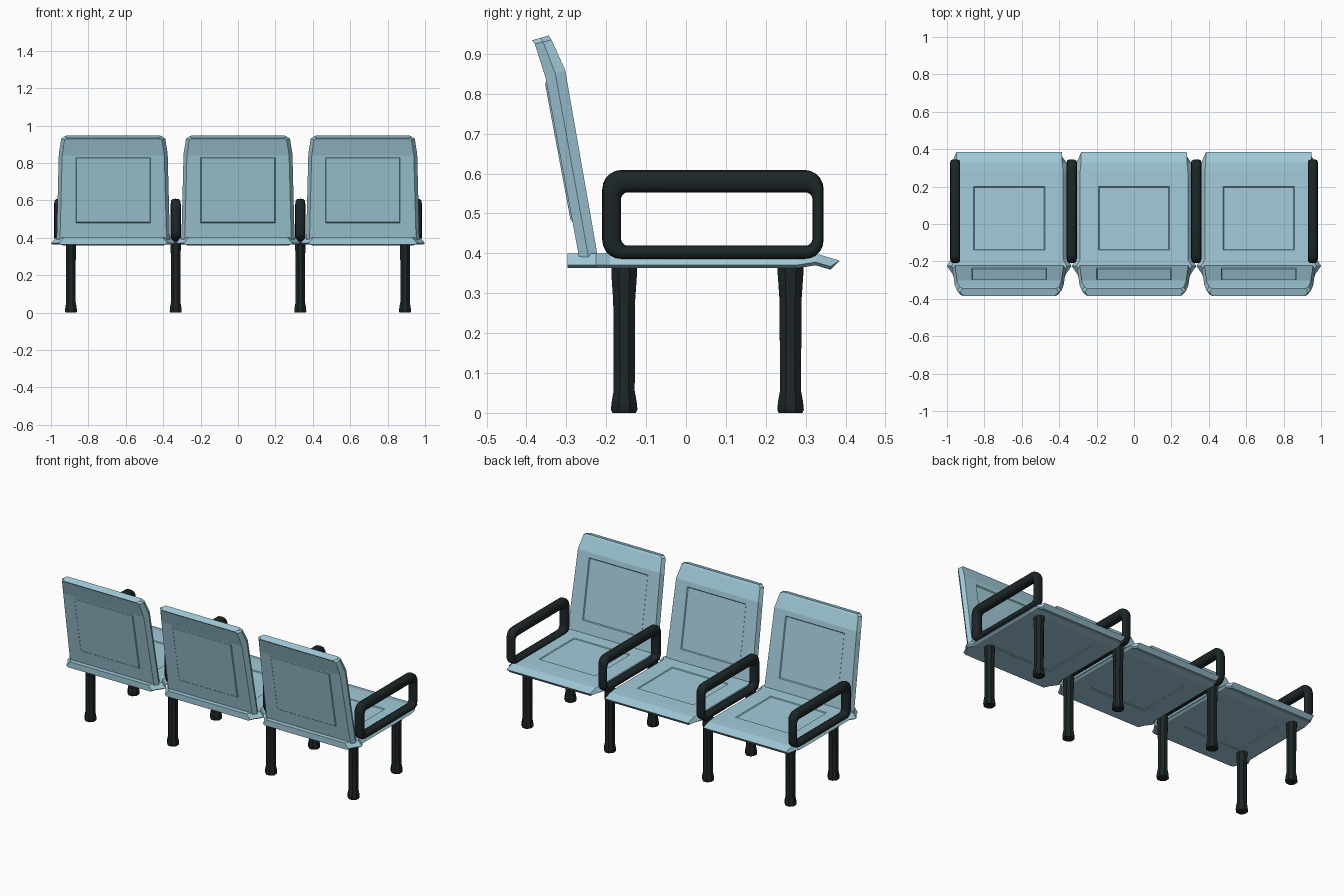
import bpy, bmesh, math
from mathutils import Vector

if "Cube" in bpy.data.objects:
    bpy.data.objects.remove(bpy.data.objects["Cube"])


def material(name, color):
    m = bpy.data.materials.new(name)
    m.diffuse_color = color
    m.use_nodes = True
    m.node_tree.nodes["Principled BSDF"].inputs["Base Color"].default_value = m.diffuse_color
    return m


BLUE = material("blue_plastic", (0.36, 0.60, 0.70, 1))
DARK = material("dark_metal", (0.012, 0.019, 0.021, 1))


def loft(rings, closed=False):
    """Skin a list of equal-length rings; cap the ends unless closed."""
    bm = bmesh.new()
    vs = [[bm.verts.new(p) for p in r] for r in rings]
    n = len(vs[0])
    pairs = list(zip(vs, vs[1:])) + ([(vs[-1], vs[0])] if closed else [])
    for a, b in pairs:
        for i in range(n):
            j = (i + 1) % n
            bm.faces.new((a[i], a[j], b[j], b[i]))
    if not closed:
        bm.faces.new(vs[0])
        bm.faces.new(vs[-1])
    bmesh.ops.recalc_face_normals(bm, faces=bm.faces)
    bm.normal_update()
    return bm


def panel(bm, direction, hx, lo, hi, axis, depth):
    """Cut a stepped rectangular panel into the largest face facing a direction."""
    d = Vector(direction)
    face = max((f for f in bm.faces if f.normal.dot(d) > 0.8), key=lambda f: f.calc_area())
    n, c = face.normal.copy(), face.calc_center_median()
    bmesh.ops.inset_individual(bm, faces=[face], thickness=0.05)
    other = 3 - axis                       # axis 1 = y, 2 = z
    for v in face.verts:
        p = v.co.copy()
        p.x = math.copysign(hx, p.x)
        p[axis] = hi if p[axis] > c[axis] else lo
        p[other] = c[other] - (n[axis] * (p[axis] - c[axis])) / n[other]
        v.co = p
    bm.normal_update()
    bmesh.ops.inset_individual(bm, faces=[face], thickness=0.006, depth=depth)


def to_mesh(bm, name, mat):
    me = bpy.data.meshes.new(name)
    bm.to_mesh(me)
    bm.free()
    me.materials.append(mat)
    return me


def place(me, name, loc, smooth=None):
    ob = bpy.data.objects.new(name, me)
    ob.location = loc
    bpy.context.collection.objects.link(ob)
    if smooth:
        bpy.ops.object.select_all(action='DESELECT')
        ob.select_set(True)
        bpy.context.view_layer.objects.active = ob
        bpy.ops.object.shade_smooth_by_angle(angle=math.radians(smooth))
    return ob


# Seat pan: rows of top y, z, bottom y, z, half width
rows = [(-.297, .40, -.297, .363, .29), (-.265, .40, -.265, .363, .305),
        (-.225, .40, -.225, .363, .333), (-.19, .40, -.19, .363, .313),
        (.28, .40, .28, .363, .313), (.33, .398, .325, .370, .308),
        (.385, .382, .362, .359, .282)]
bm = loft([[(-w + .025 * (w > .285), yt, zt), (w - .025 * (w > .285), yt, zt),
            (w, yb, zb + .008), (w - .012, yb, zb),
            (-w + .012, yb, zb), (-w, yb, zb + .008)] for yt, zt, yb, zb, w in rows])
panel(bm, (0, 0, 1), .19, -.14, .20, 1, -.004)
panel(bm, (0, 0, -1), .19, -.14, .20, 1, -.004)
seat = to_mesh(bm, "seat", BLUE)

# Backrest: rows of front y, z, rear y, z, half width
rows = [(-.22, .385, -.267, .385, .303), (-.303, .86, -.352, .84, .291),
        (-.337, .935, -.379, .925, .278), (-.344, .946, -.386, .934, .262)]
bm = loft([[(-w + .012, yf, zf), (w - .012, yf, zf), (w, yf * .5 + yr * .5, zf * .5 + zr * .5),
            (w - .018, yr, zr), (-w + .018, yr, zr), (-w, yf * .5 + yr * .5, zf * .5 + zr * .5)]
           for yf, zf, yr, zr, w in rows])
panel(bm, (0, 1, 0), .20, .47, .83, 2, -.005)
panel(bm, (0, -1, 0), .20, .48, .83, 2, .004)
back = to_mesh(bm, "backrest", BLUE)

for k, x in enumerate((-.667, 0, .667)):
    place(seat, f"seat_{k + 1}", (x, 0, 0))
    place(back, f"backrest_{k + 1}", (x, 0, 0))


# Armrest: closed loop between an outer and an inner rounded rectangle
def rounded(y0, y1, z0, z1, r, seg=5):
    pts = []
    for k, (cy, cz) in enumerate(((y1 - r, z1 - r), (y0 + r, z1 - r),
                                  (y0 + r, z0 + r), (y1 - r, z0 + r))):
        for s in range(seg + 1):
            a = math.pi / 2 * (k + s / seg)
            pts.append(Vector((0, cy + r * math.cos(a), cz + r * math.sin(a))))
    return pts


outer = rounded(-.21, .345, .385, .609, .048)
inner = rounded(-.163, .317, .419, .553, .018)
rings = []
for o, i in zip(outer, inner):
    c, d = (o + i) / 2, (o - i) / 2
    ring = []
    for s in range(12):
        a = math.tau * s / 12
        ca, sa = math.cos(a), math.sin(a)
        ring.append(c + d * math.copysign(abs(sa) ** .75, sa)
                    + Vector((.027 * math.copysign(abs(ca) ** .75, ca), 0, 0)))
    rings.append(ring)
arm = to_mesh(loft(rings, closed=True), "armrest", DARK)
for k, x in enumerate((-.956, -.333, .333, .956)):
    place(arm, f"armrest_{k + 1}", (x, 0, 0), 50)

# Legs: z, half width x, half width y
prof = [(0, .030, .030), (.008, .033, .034), (.028, .031, .032), (.055, .026, .027),
        (.28, .026, .028), (.35, .028, .033), (.385, .028, .033)]
leg = to_mesh(loft([[(hx * math.cos(a), hy * math.sin(a), z)
                     for a in (math.tau * (s + .5) / 8 for s in range(8))]
                    for z, hx, hy in [(z, hx * 1.06, hy * 1.06) for z, hx, hy in prof]]),
              "leg", DARK)
for k, x in enumerate((-.893, -.333, .333, .893)):
    place(leg, f"rear_leg_{k + 1}", (x, -.155, 0), 40)
    place(leg, f"front_leg_{k + 1}", (x, .262, 0), 40)
